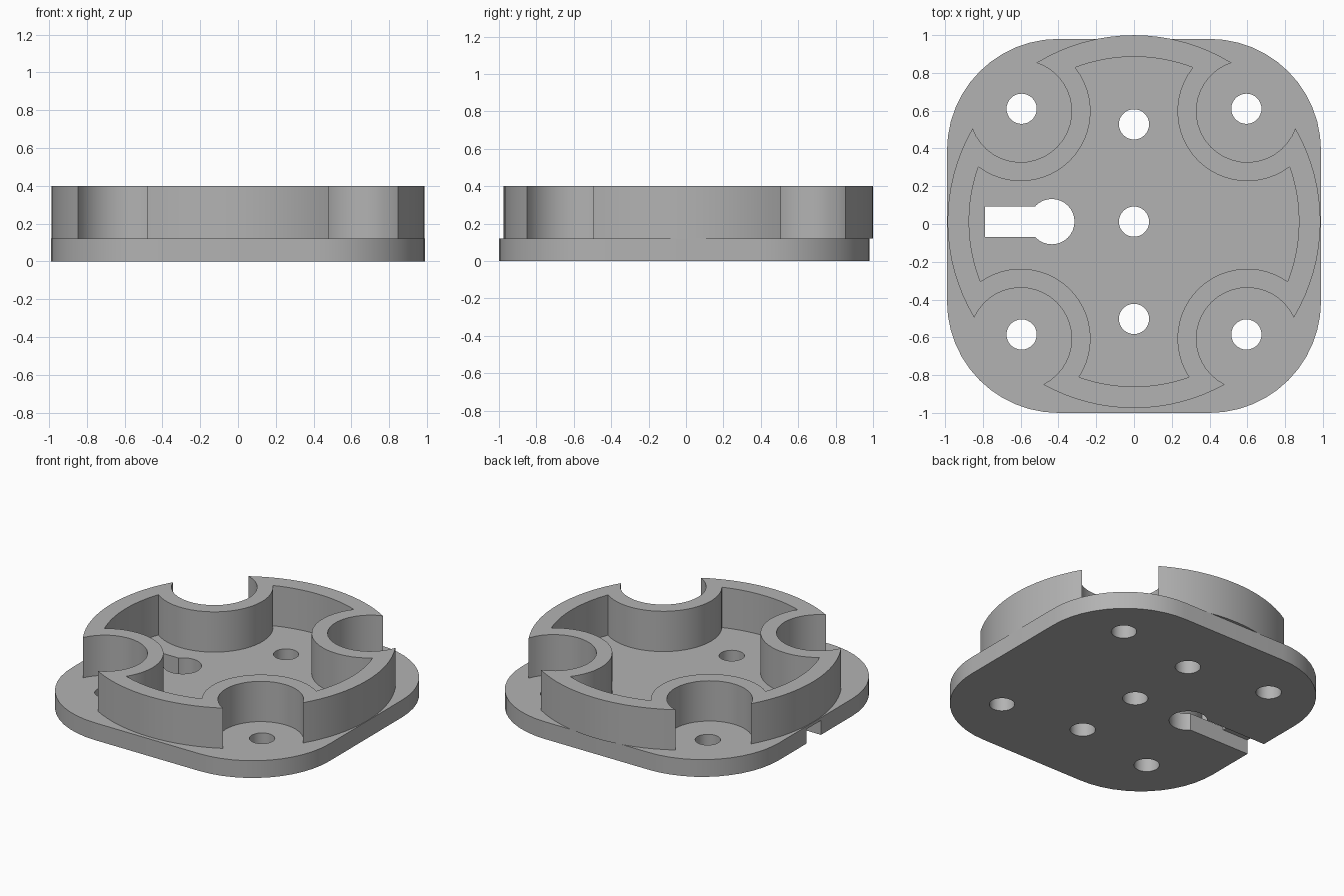
import bpy
import bmesh
from math import sin, cos, pi, acos, atan2, hypot

cube = bpy.data.objects.get("Cube")
if cube:
    bpy.data.objects.remove(cube, do_unlink=True)

PLATE_TOP, WALL_TOP = 0.12, 0.40
MID_Y = 0.0125           # centre of the ring wall and the bolt pattern

grey = bpy.data.materials.new("plain grey")
grey.use_nodes = True
GREY = (0.45, 0.45, 0.45, 1)
grey.diffuse_color = GREY
grey.node_tree.nodes["Principled BSDF"].inputs["Base Color"].default_value = GREY


def arc(cx, cy, r, a0, a1, n):
    """Points on an arc, both ends included."""
    angles = [a0 + (a1 - a0) * i / n for i in range(n + 1)]
    return [(cx + r * cos(a), cy + r * sin(a)) for a in angles]


def circle(cx, cy, r, n=32):
    return arc(cx, cy, r, 0, 2 * pi, n)[:-1]


def rect(x0, x1, y0, y1):
    return [(x0, y0), (x1, y0), (x1, y1), (x0, y1)]


def make_object(name, bm):
    bmesh.ops.recalc_face_normals(bm, faces=bm.faces)
    mesh = bpy.data.meshes.new(name)
    bm.to_mesh(mesh)
    bm.free()
    mesh.materials.append(grey)
    obj = bpy.data.objects.new(name, mesh)
    bpy.context.collection.objects.link(obj)
    return obj


def prism(name, points, z0, z1):
    bm = bmesh.new()
    face = bm.faces.new([bm.verts.new((x, y, z0)) for x, y in points])
    ext = bmesh.ops.extrude_face_region(bm, geom=[face])
    top = [v for v in ext["geom"] if isinstance(v, bmesh.types.BMVert)]
    bmesh.ops.translate(bm, verts=top, vec=(0, 0, z1 - z0))
    return make_object(name, bm)


def cut(target, cutter):
    mod = target.modifiers.new("cut", 'BOOLEAN')
    mod.operation, mod.solver, mod.object = 'DIFFERENCE', 'EXACT', cutter
    bpy.context.view_layer.objects.active = target
    bpy.ops.object.modifier_apply(modifier=mod.name)
    bpy.data.objects.remove(cutter, do_unlink=True)


# Base plate: square with large rounded corners
outline = []
for i, (cx, cy) in enumerate([(0.4, 0.39), (-0.4, 0.39), (-0.4, -0.41), (0.4, -0.41)]):
    outline += arc(cx, cy, 0.59, i * pi / 2, (i + 1) * pi / 2, 12)
base = prism("base_plate", outline, 0, PLATE_TOP)

# Bolt holes: four corners and a centre row
bolts = [(x, MID_Y + y) for x in (-0.595, 0.595) for y in (-0.5975, 0.5975)]
bolts += [(0, MID_Y + y) for y in (-0.515, 0, 0.515)]
for x, y in bolts:
    cut(base, prism("hole_cutter", circle(x, y, 0.08), -0.1, 0.3))

# Keyhole, with its slot running out under a thin bridge to the plate edge
cut(base, prism("key_cutter", circle(-0.435, MID_Y, 0.12), -0.1, 0.3))
cut(base, prism("slot_cutter", rect(-0.79, -0.43, -0.068, 0.093), -0.1, 0.3))
cut(base, prism("channel_cutter", rect(-1.1, -0.6, -0.068, 0.093), -0.1, 0.10))


def scalloped_ring(big_r, small_r):
    """Circle outline with a round bite at each corner, counter-clockwise."""
    bites = []
    for cx, cy in [(0.6, 0.597), (-0.6, 0.597), (-0.6, -0.607), (0.6, -0.607)]:
        d, phi = hypot(cx, cy - MID_Y), atan2(cy - MID_Y, cx)
        alpha = acos((big_r**2 - small_r**2 + d**2) / (2 * d * big_r))
        beta = atan2(big_r * sin(alpha), big_r * cos(alpha) - d)
        bites.append((cx, cy, phi, alpha, beta))
    points = []
    for i, (cx, cy, phi, alpha, beta) in enumerate(bites):
        points += arc(cx, cy, small_r, phi - beta, phi + beta - 2 * pi, 24)
        nxt = bites[(i + 1) % 4]
        end = nxt[2] - nxt[3]
        start = phi + alpha
        if end < start:
            end += 2 * pi
        points += arc(0, MID_Y, big_r, start, end, 16)[1:-1]
    return points


# Ring wall: outer and inner outlines bridged into an even band
bm = bmesh.new()
loops = [[bm.verts.new((x, y, z)) for x, y in scalloped_ring(R, r)]
         for R, r, z in [(0.987, 0.27, PLATE_TOP), (0.987, 0.27, WALL_TOP),
                         (0.873, 0.37, WALL_TOP), (0.873, 0.37, PLATE_TOP)]]
for a, b in zip(loops, loops[1:] + loops[:1]):
    for i in range(len(a)):
        j = (i + 1) % len(a)
        bm.faces.new((a[i], a[j], b[j], b[i]))
wall = make_object("ring_wall", bm)

# Smooth the curved sides, keep the rims sharp
for obj in (base, wall):
    bpy.ops.object.select_all(action='DESELECT')
    obj.select_set(True)
    bpy.context.view_layer.objects.active = obj
    bpy.ops.object.shade_smooth_by_angle(angle=pi / 6)
